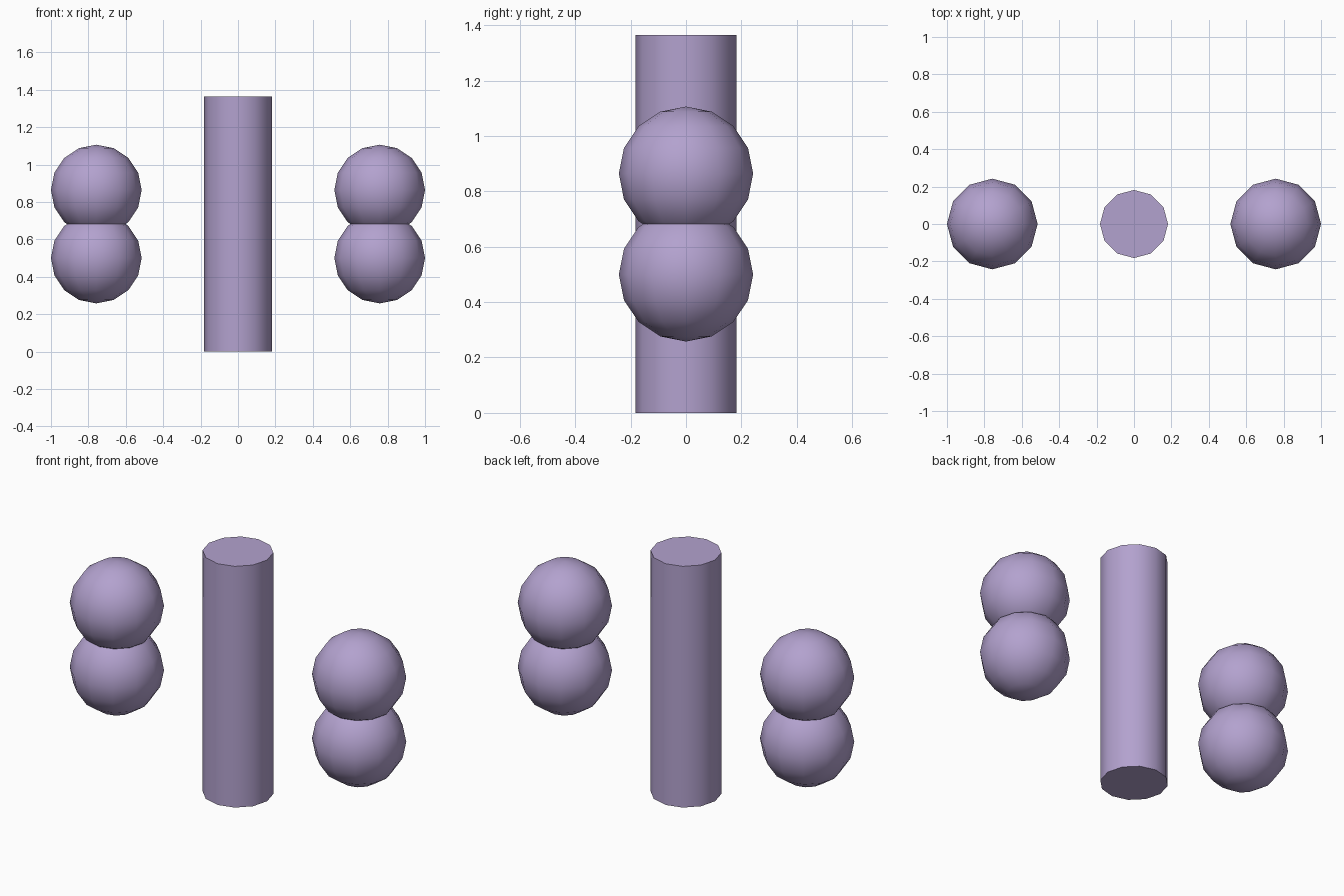
import bpy
import math

if "Cube" in bpy.data.objects:
    bpy.data.objects.remove(bpy.data.objects["Cube"])

U = 2 / 11                      # base unit: column radius
HEIGHT = 7.5 * U
BALL_R = U * 4 / 3
BALL_X = 1 - BALL_R

mat = bpy.data.materials.new("lilac")
mat.diffuse_color = (0.45, 0.36, 0.62, 1)
mat.use_nodes = True
mat.node_tree.nodes["Principled BSDF"].inputs["Base Color"].default_value = mat.diffuse_color


def finish(name):
    ob = bpy.context.object
    ob.name = name
    ob.data.materials.append(mat)
    bpy.ops.object.shade_smooth_by_angle(angle=math.radians(50))


# central twelve-sided column
bpy.ops.mesh.primitive_cylinder_add(vertices=12, radius=U, depth=HEIGHT,
                                    location=(0, 0, HEIGHT / 2))
finish("column")

# overlapping pair of balls on each side
for side, sx in (("left", -1), ("right", 1)):
    for level, sz in (("lower", -1), ("upper", 1)):
        bpy.ops.mesh.primitive_uv_sphere_add(
            segments=12, ring_count=8, radius=BALL_R,
            location=(sx * BALL_X, 0, HEIGHT / 2 + sz * U))
        finish(f"{side}_{level}_ball")
